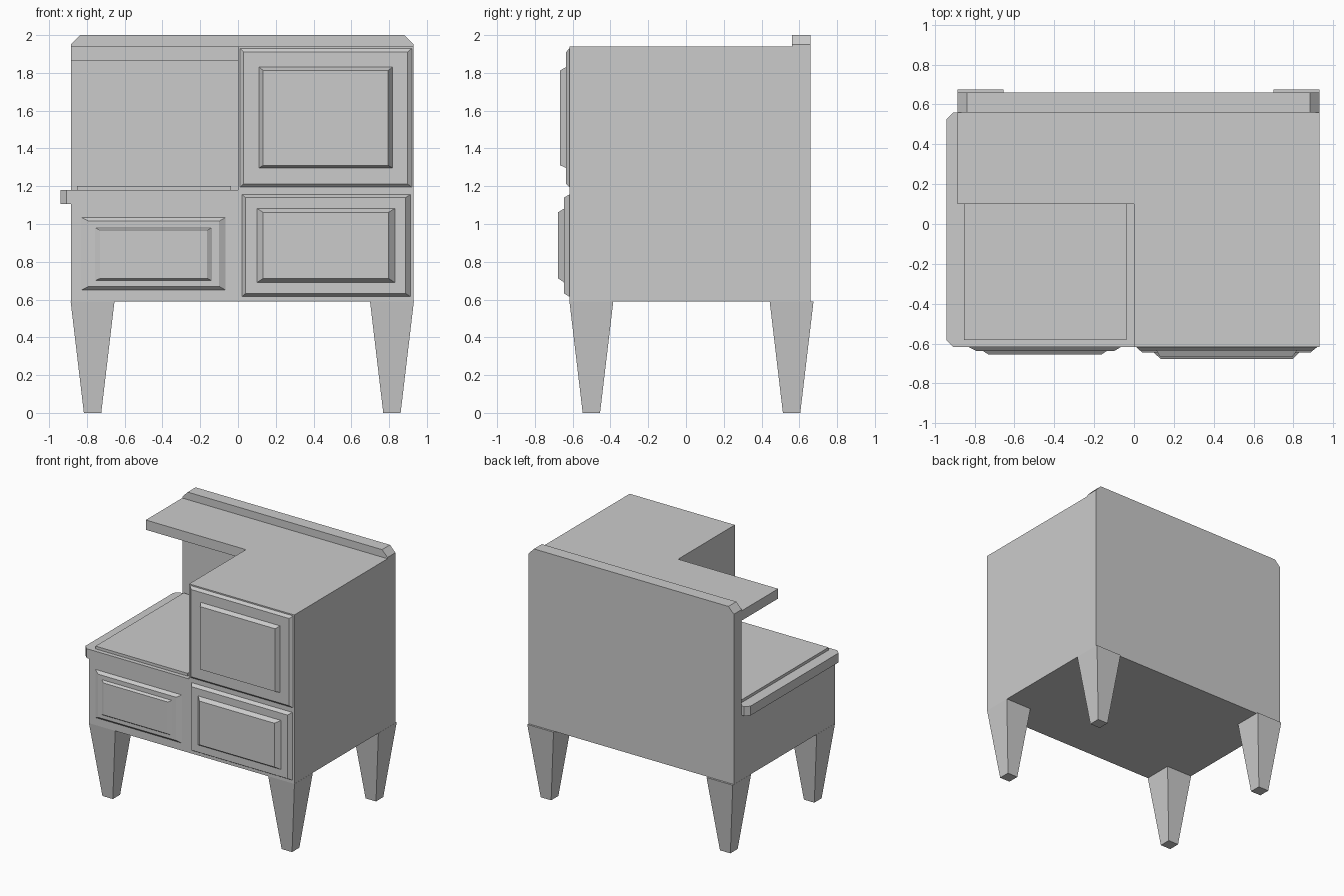
import bpy
import bmesh

if "Cube" in bpy.data.objects:
    bpy.data.objects.remove(bpy.data.objects["Cube"])

FRONT, SPLASH, BACK = -0.617, 0.56, 0.66
BASE, TOP = 0.59, 1.94


def add_object(name, bm):
    bmesh.ops.recalc_face_normals(bm, faces=bm.faces[:])
    mesh = bpy.data.meshes.new(name)
    bm.to_mesh(mesh)
    bm.free()
    obj = bpy.data.objects.new(name, mesh)
    bpy.context.collection.objects.link(obj)
    return obj


def loft(name, rings):
    """Closed solid through a list of equally sized point rings."""
    bm = bmesh.new()
    loops = [[bm.verts.new(p) for p in ring] for ring in rings]
    for a, b in zip(loops, loops[1:]):
        for i in range(len(a)):
            j = (i + 1) % len(a)
            bm.faces.new((a[i], a[j], b[j], b[i]))
    bm.faces.new(loops[0][::-1])
    bm.faces.new(loops[-1])
    return add_object(name, bm)


def extrude_y(name, pts, y0, y1):
    return loft(name, [[(x, y, z) for x, z in pts] for y in (y0, y1)])


def extrude_z(name, pts, z0, z1):
    return loft(name, [[(x, y, z) for x, y in pts] for z in (z0, z1)])


def rect(a0, b0, a1, b1):
    return [(a0, b0), (a1, b0), (a1, b1), (a0, b1)]


# Stepped body: low left side, tall right side
body = extrude_y("body", [(-0.885, BASE), (0.93, BASE), (0.93, TOP), (0, TOP),
                          (0, 1.18), (-0.885, 1.18)], FRONT, 0.61)
# Full-width back panel with clipped upper corners
back = extrude_y("back_panel", [(-0.885, BASE), (0.93, BASE), (0.93, 1.95), (0.882, 2),
                                (-0.837, 2), (-0.885, 1.95)], SPLASH, BACK)
# Overhanging shelf and cooktop slab
shelf = extrude_z("shelf", rect(-0.885, 0.1, 0.2, 0.61), 1.862, TOP)
slab = extrude_z("cooktop_slab", [(0.1, FRONT), (0.1, SPLASH), (-0.907, SPLASH), (-0.94, 0.527),
                                  (-0.94, -0.584), (-0.907, FRONT)], 1.105, 1.18)

# Fuse the cabinet into one clean shell
bpy.context.view_layer.objects.active = body
for part in (back, shelf, slab):
    mod = body.modifiers.new("join", 'BOOLEAN')
    mod.operation = 'UNION'
    mod.solver = 'EXACT'
    mod.object = part
    bpy.ops.object.modifier_apply(modifier=mod.name)
    bpy.data.objects.remove(part)
bm = bmesh.new()
bm.from_mesh(body.data)
bmesh.ops.remove_doubles(bm, verts=bm.verts[:], dist=0.0005)
bmesh.ops.dissolve_limit(bm, angle_limit=0.01, verts=bm.verts[:], edges=bm.edges[:])
bm.to_mesh(body.data)
bm.free()

# Raised cooking surface
extrude_z("cooking_surface", rect(-0.852, -0.583, -0.037, 0.53), 1.18, 1.202)


# Doors: bevelled frame with a bevelled raised panel
def door(name, outer, outer_in, inner, inner_in, y_frame, y_panel):
    steps = [(outer, FRONT), (outer_in, y_frame), (inner, y_frame), (inner_in, y_panel)]
    loft(name, [[(x, y, z) for x, z in rect(*r)] for r, y in steps])


door("upper_right_door", (0.01, 1.195, 0.92, 1.93), (0.03, 1.213, 0.897, 1.91),
     (0.112, 1.297, 0.817, 1.83), (0.133, 1.311, 0.795, 1.813), -0.635, -0.667)
door("lower_right_door", (0.02, 0.615, 0.913, 1.157), (0.04, 0.632, 0.888, 1.14),
     (0.1, 0.69, 0.83, 1.082), (0.133, 0.712, 0.797, 1.062), -0.645, -0.677)
door("left_door", (-0.83, 0.65, -0.065, 1.035), (-0.79, 0.67, -0.1, 1.015),
     (-0.757, 0.7, -0.138, 0.98), (-0.73, 0.712, -0.163, 0.967), -0.638, -0.655)

# Four square tapered legs
for side, x in (("left", -0.77), ("right", 0.815)):
    for end, y in (("front", -0.501), ("back", 0.559)):
        loft(f"{end}_{side}_leg",
             [[(px, py, z) for px, py in rect(x - h, y - h, x + h, y + h)]
              for h, z in ((0.046, 0), (0.116, BASE))])
